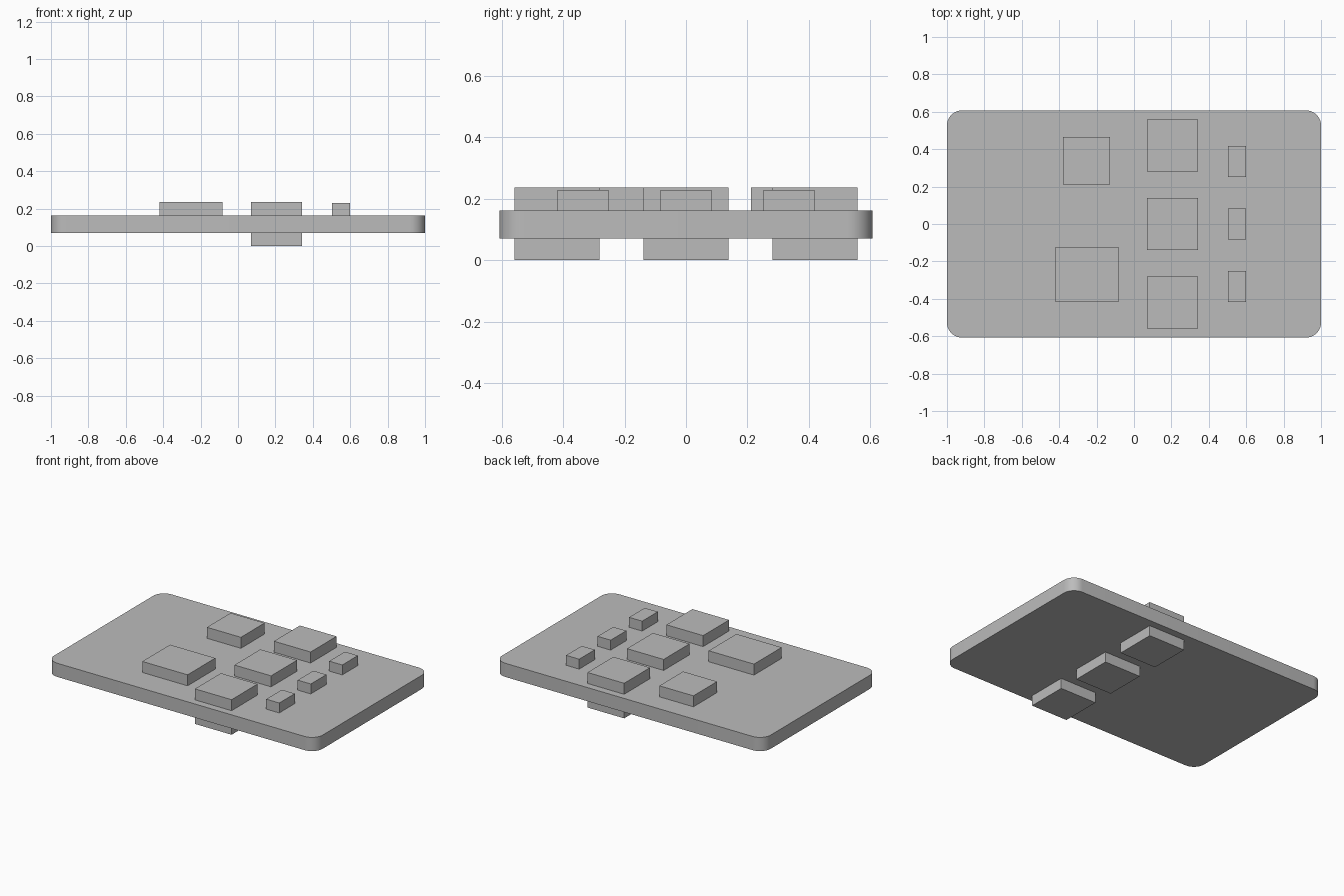
import bpy, bmesh
from math import radians

cube = bpy.data.objects.get("Cube")
if cube:
    bpy.data.objects.remove(cube, do_unlink=True)

grey = bpy.data.materials.new("plain_grey")
grey.use_nodes = True
GREY = (0.5, 0.5, 0.5, 1)
grey.diffuse_color = GREY
grey.node_tree.nodes["Principled BSDF"].inputs["Base Color"].default_value = GREY


def block(name, x, y, z, corner=0):
    """Box between (min, max) ranges, with optional rounded upright edges."""
    bm = bmesh.new()
    bmesh.ops.create_cube(bm, size=1)
    for v in bm.verts:
        v.co = [sum(r) / 2 + c * (r[1] - r[0]) for c, r in zip(v.co, (x, y, z))]
    if corner:
        upright = [e for e in bm.edges
                   if abs(e.verts[0].co.z - e.verts[1].co.z) > 0.01]
        bmesh.ops.bevel(bm, geom=upright, offset=corner, segments=10,
                        profile=0.5, affect='EDGES')
    mesh = bpy.data.meshes.new(name)
    bm.to_mesh(mesh)
    bm.free()
    mesh.materials.append(grey)
    obj = bpy.data.objects.new(name, mesh)
    bpy.context.collection.objects.link(obj)
    return obj


BOTTOM, TOP, CHIP_TOP = 0.07, 0.162, 0.236

# Rounded board
board = block("board", (-1, 1), (-0.607, 0.607), (BOTTOM, TOP), corner=0.08)
bpy.ops.object.select_all(action='DESELECT')
board.select_set(True)
bpy.context.view_layer.objects.active = board
bpy.ops.object.shade_smooth_by_angle(angle=radians(30))

# Row of chips on both faces of the board
for label, y in (("front", -0.42), ("middle", 0), ("back", 0.42)):
    span = (y - 0.138, y + 0.138)
    block(label + "_upper_chip", (0.07, 0.343), span, (TOP, CHIP_TOP))
    block(label + "_lower_chip", (0.07, 0.343), span, (0, BOTTOM))

# Row of small components
for label, y in (("front", -0.335), ("middle", 0), ("back", 0.335)):
    block(label + "_small_component", (0.503, 0.6),
          (y - 0.083, y + 0.083), (TOP, 0.229))

# Two larger chips
block("large_chip", (-0.42, -0.083), (-0.418, -0.123), (TOP, CHIP_TOP))
block("square_chip", (-0.38, -0.127), (0.212, 0.464), (TOP, CHIP_TOP))
